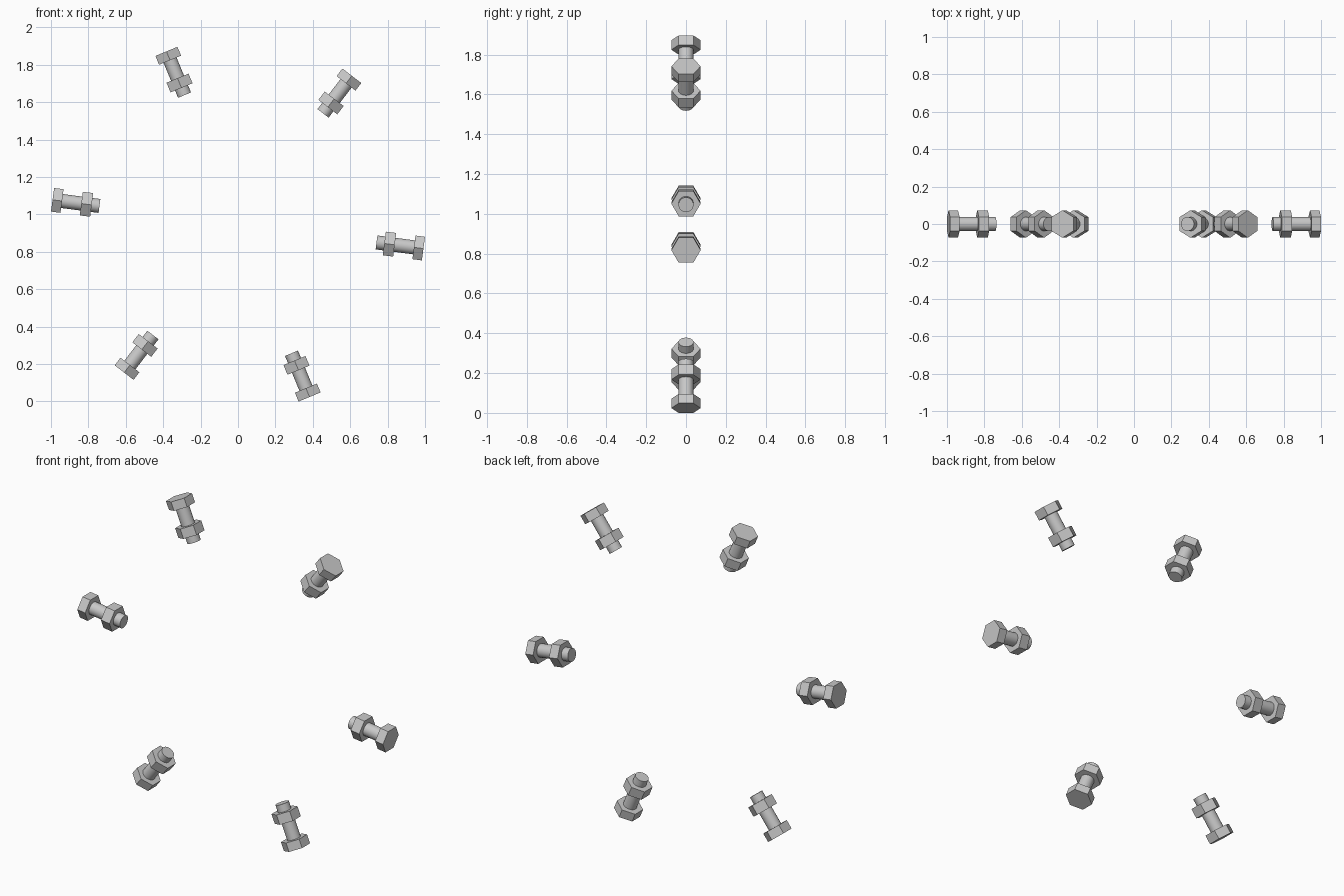
import bpy
import math
from mathutils import Matrix, Vector

if "Cube" in bpy.data.objects:
    bpy.data.objects.remove(bpy.data.objects["Cube"])

RING_Z = 0.948        # height of the ring centre
HEX_R = 0.0735        # corner radius of heads and nuts
SHAFT_R = 0.0375

steel = bpy.data.materials.new("steel_grey")
steel.diffuse_color = (0.58, 0.58, 0.58, 1)
steel.use_nodes = True
steel.node_tree.nodes["Principled BSDF"].inputs["Base Color"].default_value = steel.diffuse_color


def radial_prism(name, sides, radius, inner, outer, angle, smooth=False):
    """Prism whose axis points outward from the ring centre in the xz plane."""
    bpy.ops.mesh.primitive_cylinder_add(
        vertices=sides, radius=radius, depth=outer - inner)
    ob = bpy.context.object
    ob.name = name
    # corners stay on the y axis, then the axis is tipped to the ring angle
    turn = Matrix.Rotation(math.pi / 2 - angle, 4, 'Y')
    shift = Matrix.Translation(Vector((0, 0, (inner + outer) / 2)))
    ob.data.transform(Matrix.Translation((0, 0, RING_Z)) @ turn @ shift)
    ob.data.materials.append(steel)
    if smooth:
        bpy.ops.object.shade_smooth_by_angle(angle=math.radians(35))
    return ob


# six bolts pointing at the centre, heads outward
for i in range(6):
    a = math.radians(-7.5 + 60 * i)
    radial_prism(f"bolt_head_{i + 1}", 6, HEX_R, 0.949, 1.0, a)
    radial_prism(f"nut_{i + 1}", 6, HEX_R, 0.789, 0.845, a)
    radial_prism(f"bolt_shaft_{i + 1}", 32, SHAFT_R, 0.747, 0.95, a, True)
